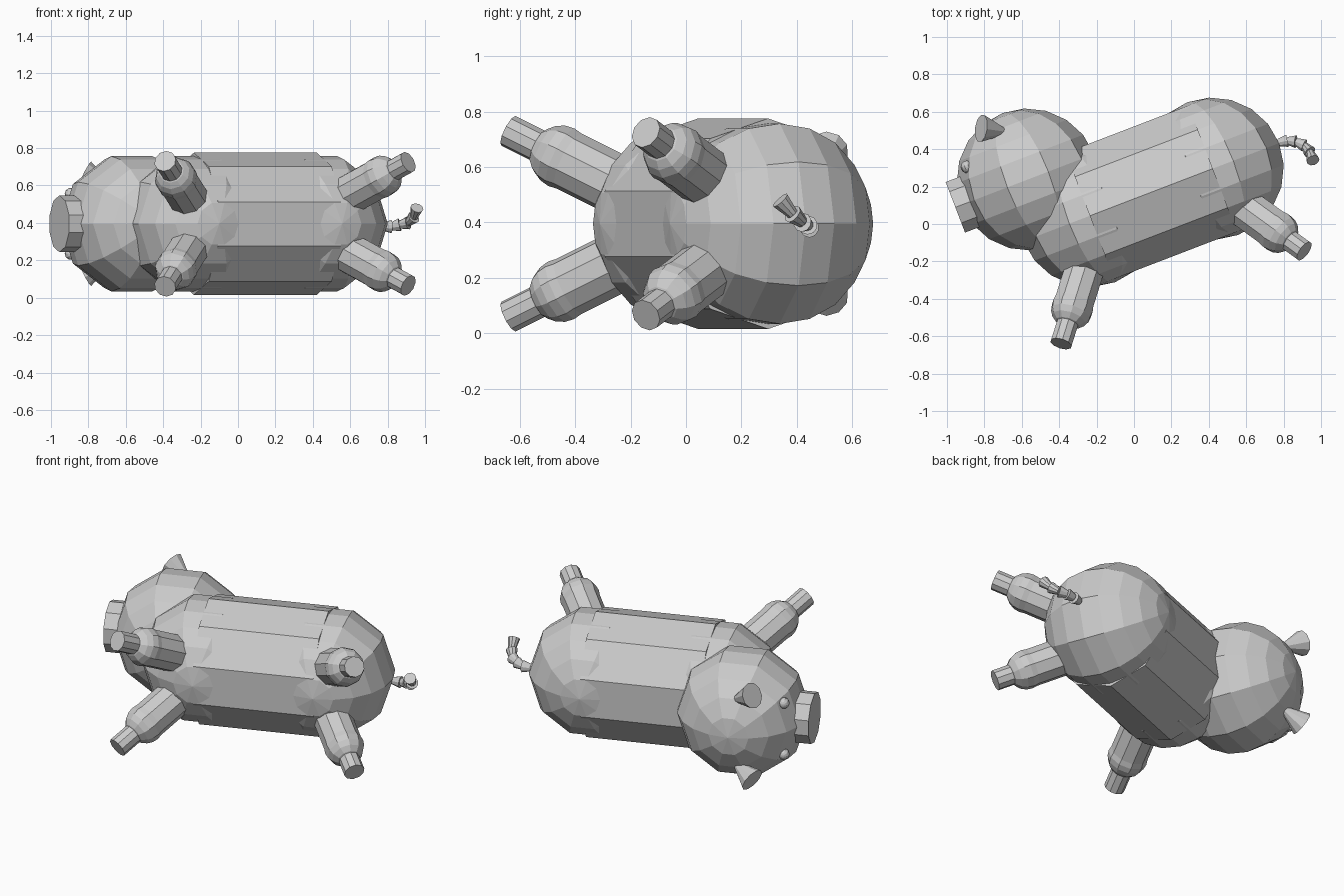
import bpy, bmesh, math
from mathutils import Vector

cube = bpy.data.objects.get("Cube")
if cube:
    bpy.data.objects.remove(cube, do_unlink=True)

grey = bpy.data.materials.new("plain grey")
grey.use_nodes = True
colour = (0.6, 0.6, 0.6, 1)
grey.diffuse_color = colour
grey.node_tree.nodes["Principled BSDF"].inputs["Base Color"].default_value = colour

# Animal's own axes: U runs head to tail, V belly to back, W side to side
ANGLE = math.radians(21)
U = Vector((math.cos(ANGLE), math.sin(ANGLE), 0))
V = Vector((-math.sin(ANGLE), math.cos(ANGLE), 0))
W = Vector((0, 0, 1))
MID = 0.395  # height of the symmetry plane


def lathe(name, origin, axis, profile, ref=W, sides=10):
    """Turn (radius, height) pairs around an axis; ref is where the first corner points."""
    axis = axis.normalized()
    a = (ref - axis * ref.dot(axis)).normalized()
    b = axis.cross(a)
    bm = bmesh.new()
    rings = []
    for r, h in profile:
        c = origin + axis * h
        if r < 1e-5:
            rings.append([bm.verts.new(c)])
            continue
        rings.append([bm.verts.new(c + r * (a * math.cos(t) + b * math.sin(t)))
                      for t in (2 * math.pi * i / sides for i in range(sides))])
    for lo, hi in zip(rings, rings[1:]):
        for i in range(sides):
            j = (i + 1) % sides
            corners = [lo[i], lo[j % len(lo)], hi[j % len(hi)], hi[i]] if len(lo) > 1 and len(hi) > 1 else (
                [lo[0], hi[j], hi[i]] if len(lo) == 1 else [lo[i], lo[j], hi[0]])
            bm.faces.new(corners)
    for ring in (rings[0], rings[-1]):
        if len(ring) > 1:
            bm.faces.new(ring)
    bmesh.ops.recalc_face_normals(bm, faces=bm.faces)
    mesh = bpy.data.meshes.new(name)
    bm.to_mesh(mesh)
    bm.free()
    mesh.materials.append(grey)
    ob = bpy.data.objects.new(name, mesh)
    bpy.context.collection.objects.link(ob)
    return ob


def ball(name, centre, r, axis=V, ref=U, sides=10, rows=10):
    arc = [(r * math.sin(math.pi * i / rows), -r * math.cos(math.pi * i / rows)) for i in range(rows + 1)]
    return lathe(name, centre, axis, arc, ref, sides)


def rod(name, start, end, r1, r2, ref=W, sides=10):
    return lathe(name, start, end - start, [(r1, 0), (r2, (end - start).length)], ref, sides)


# Body: a barrel with a ball at each end
R = 0.38
middle = Vector((0.0925, 0.17, MID))
shoulder, rump = middle - U * 0.352, middle + U * 0.352
rod("body", shoulder, rump, R, R)
ball("shoulder", shoulder, R)
ball("rump", rump, R)

# Head and snout
head = shoulder - U * 0.24 + V * 0.30
ball("head", head, R)
rod("snout", head - U * 0.28, head - U * 0.415, 0.152, 0.152)

# Paired parts, mirrored across the symmetry plane
for side, s in (("left", 1), ("right", -1)):
    def on_head(u, v, w):
        return head + U * u + V * v + W * (w * s)

    ball(side + "_eye", on_head(-0.28, 0.18, 0.16), 0.033)
    rod(side + "_ear", on_head(0.0, 0.27, 0.19), on_head(-0.135, 0.345, 0.265), 0.005, 0.075)

    # Legs: thigh, knee ball and shin along one line
    for end, knee, foot in (("front", (-0.33, -0.45, 0.24), (-0.39, -0.64, 0.335)),
                            ("rear", (0.765, -0.04, 0.25), (0.91, -0.145, 0.33))):
        k = Vector((knee[0], knee[1], MID + s * knee[2]))
        f = Vector((foot[0], foot[1], MID + s * foot[2]))
        d = (f - k).normalized()
        rod(f"{side}_{end}_thigh", k - d * 0.29, k, 0.11, 0.11)
        ball(f"{side}_{end}_knee", k, 0.115, axis=d, ref=W)
        rod(f"{side}_{end}_shin", k, f, 0.06, 0.06)

# Curled tail of flared links
path = [(0.77, 0.435, 0.38), (0.82, 0.445, 0.38), (0.865, 0.44, 0.39),
        (0.91, 0.42, 0.40), (0.94, 0.385, 0.43), (0.957, 0.34, 0.48)]
points = [Vector(p) for p in path]
for i, (p, q) in enumerate(zip(points, points[1:])):
    rod(f"tail_link_{i + 1}", p, q, 0.021, 0.035)
